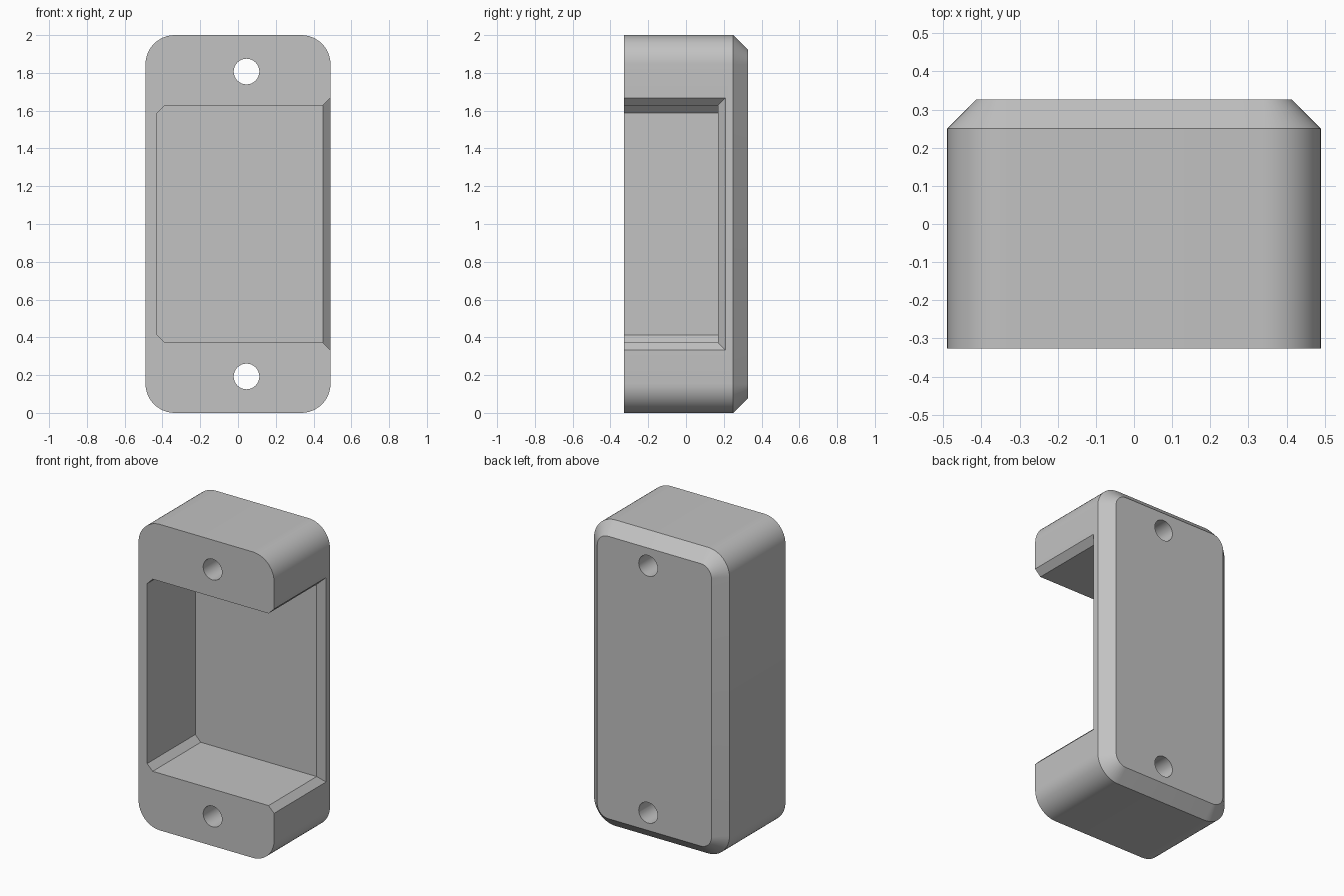
import bpy, bmesh, math

cube = bpy.data.objects.get("Cube")
if cube:
    bpy.data.objects.remove(cube, do_unlink=True)

HALF_W, HALF_D, HEIGHT = 0.49, 0.327, 2.0
CORNER, CHAMFER = 0.155, 0.077

grey = bpy.data.materials.new("plain grey")
grey.use_nodes = True
colour = (0.54, 0.54, 0.54, 1)
grey.diffuse_color = colour
grey.node_tree.nodes["Principled BSDF"].inputs["Base Color"].default_value = colour


def loft(name, loops):
    """Closed solid skinned through matching loops of points."""
    bm = bmesh.new()
    rings = [[bm.verts.new(p) for p in loop] for loop in loops]
    n = len(rings[0])
    for a, b in zip(rings, rings[1:]):
        for i in range(n):
            j = (i + 1) % n
            bm.faces.new((a[i], a[j], b[j], b[i]))
    bm.faces.new(rings[0])
    bm.faces.new(rings[-1])
    bmesh.ops.recalc_face_normals(bm, faces=bm.faces)
    mesh = bpy.data.meshes.new(name)
    bm.to_mesh(mesh)
    bm.free()
    mesh.materials.append(grey)
    obj = bpy.data.objects.new(name, mesh)
    bpy.context.collection.objects.link(obj)
    return obj


def rounded_outline(y, inset, steps=12):
    """Rounded rectangle facing the front, shrunk by inset."""
    r = CORNER - inset
    cx, cz = HALF_W - CORNER, HEIGHT / 2 - CORNER
    points = []
    for k, (sx, sz) in enumerate([(1, 1), (-1, 1), (-1, -1), (1, -1)]):
        for i in range(steps + 1):
            a = math.pi / 2 * (k + i / steps)
            points.append((sx * cx + r * math.cos(a), y,
                           HEIGHT / 2 + sz * cz + r * math.sin(a)))
    return points


def pocket_section(x, half_height, back):
    z0, z1 = HEIGHT / 2 - half_height, HEIGHT / 2 + half_height
    return [(x, -0.5, z0), (x, back, z0), (x, back, z1), (x, -0.5, z1)]


def circle(x, y, z, r, n=32):
    return [(x + r * math.cos(2 * math.pi * i / n), y,
             z + r * math.sin(2 * math.pi * i / n)) for i in range(n)]


# Rounded block with a chamfered back rim
body = loft("housing_body", [
    rounded_outline(-HALF_D, 0),
    rounded_outline(HALF_D - CHAMFER, 0),
    rounded_outline(HALF_D, CHAMFER)])

# Side-opening pocket: chamfered inner corners, flared mouth
cutters = [loft("pocket_cutter", [
    pocket_section(-0.428, 0.588, 0.17),
    pocket_section(-0.388, 0.628, 0.17),
    pocket_section(0.45, 0.628, 0.17),
    pocket_section(0.53, 0.708, 0.25)])]

# Screw holes above and below the pocket
for label, side in (("upper", 1), ("lower", -1)):
    z = HEIGHT / 2 + side * 0.807
    cutters.append(loft(label + "_hole_cutter",
                        [circle(0.045, y, z, 0.068) for y in (-0.5, 0.5)]))

bpy.ops.object.select_all(action="DESELECT")
body.select_set(True)
bpy.context.view_layer.objects.active = body
for cutter in cutters:
    cutter.hide_render = True
    mod = body.modifiers.new(cutter.name, "BOOLEAN")
    mod.operation = "DIFFERENCE"
    mod.solver = "EXACT"
    mod.object = cutter
    bpy.ops.object.modifier_apply(modifier=mod.name)
    bpy.data.objects.remove(cutter, do_unlink=True)

bpy.ops.object.shade_smooth_by_angle(angle=math.radians(30))
